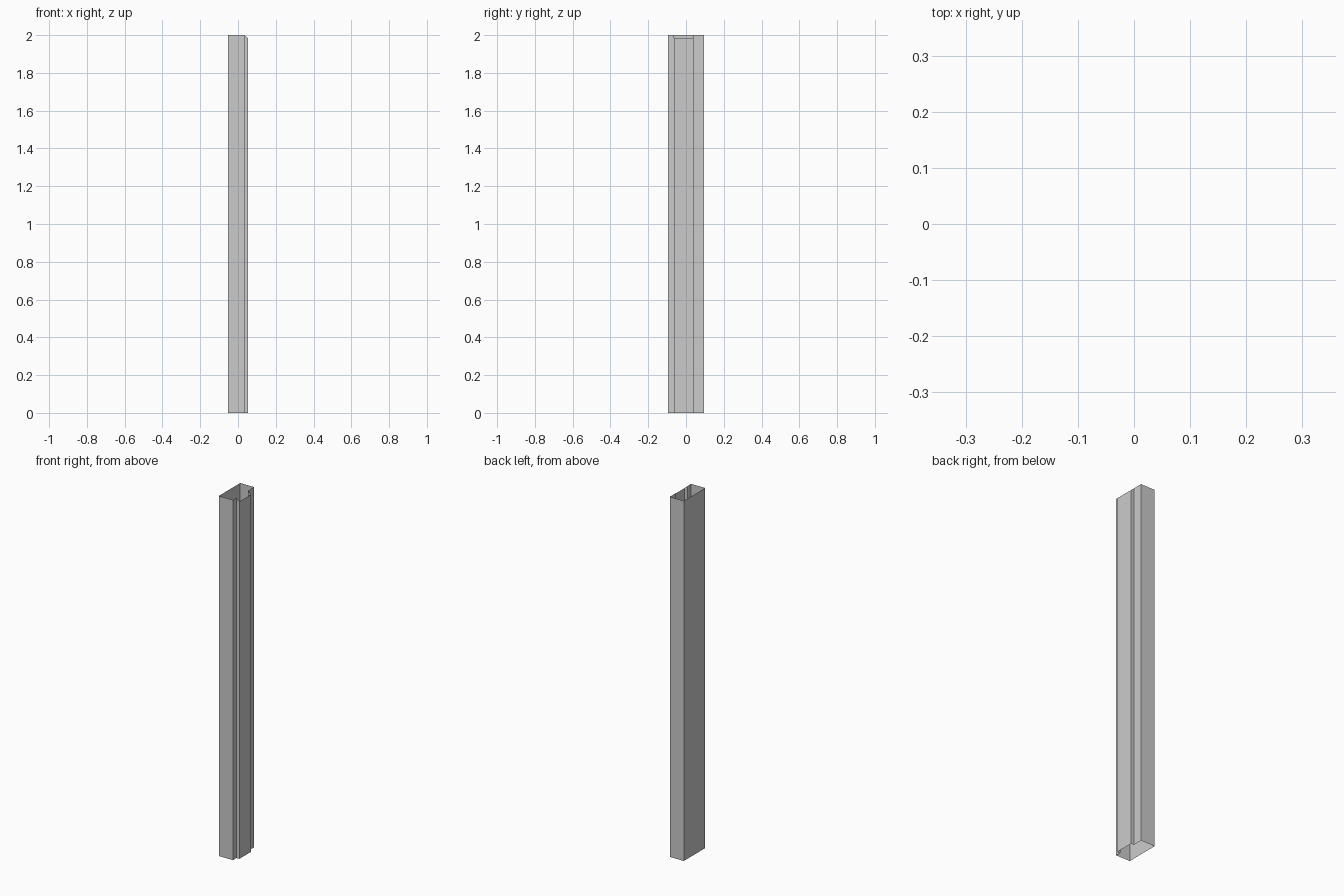
import bpy

if "Cube" in bpy.data.objects:
    bpy.data.objects.remove(bpy.data.objects["Cube"])

HEIGHT = 2.0
RIB_TOP = 1.984          # the raised channel's outer edge stops a little short
BACK, FACE, RIB = -0.052, 0.034, 0.052
HALF = 0.094
RIB_A, RIB_B = -0.063, 0.04


def sheet_wall(name, outline):
    """Extrude an open plan outline of (x, y, top) points into a thin sheet."""
    n = len(outline)
    verts = [(x, y, 0) for x, y, t in outline] + [(x, y, t) for x, y, t in outline]
    faces = [(i, i + 1, n + i + 1, n + i) for i in range(n - 1)]
    mesh = bpy.data.meshes.new(name)
    mesh.from_pydata(verts, [], faces)
    mesh.update()
    obj = bpy.data.objects.new(name, mesh)
    bpy.context.collection.objects.link(obj)
    return obj


# Hollow casing, open at both ends, with a slot in its +x face
sheet_wall("casing", [(x, y, HEIGHT) for x, y in (
    (FACE, RIB_B), (FACE, HALF), (BACK, HALF),
    (BACK, -HALF), (FACE, -HALF), (FACE, RIB_A))])

# Raised channel that bridges the slot, its side tops sloping outwards
sheet_wall("raised_channel", [
    (FACE, RIB_A, HEIGHT), (RIB, RIB_A, RIB_TOP),
    (RIB, RIB_B, RIB_TOP), (FACE, RIB_B, HEIGHT)])
